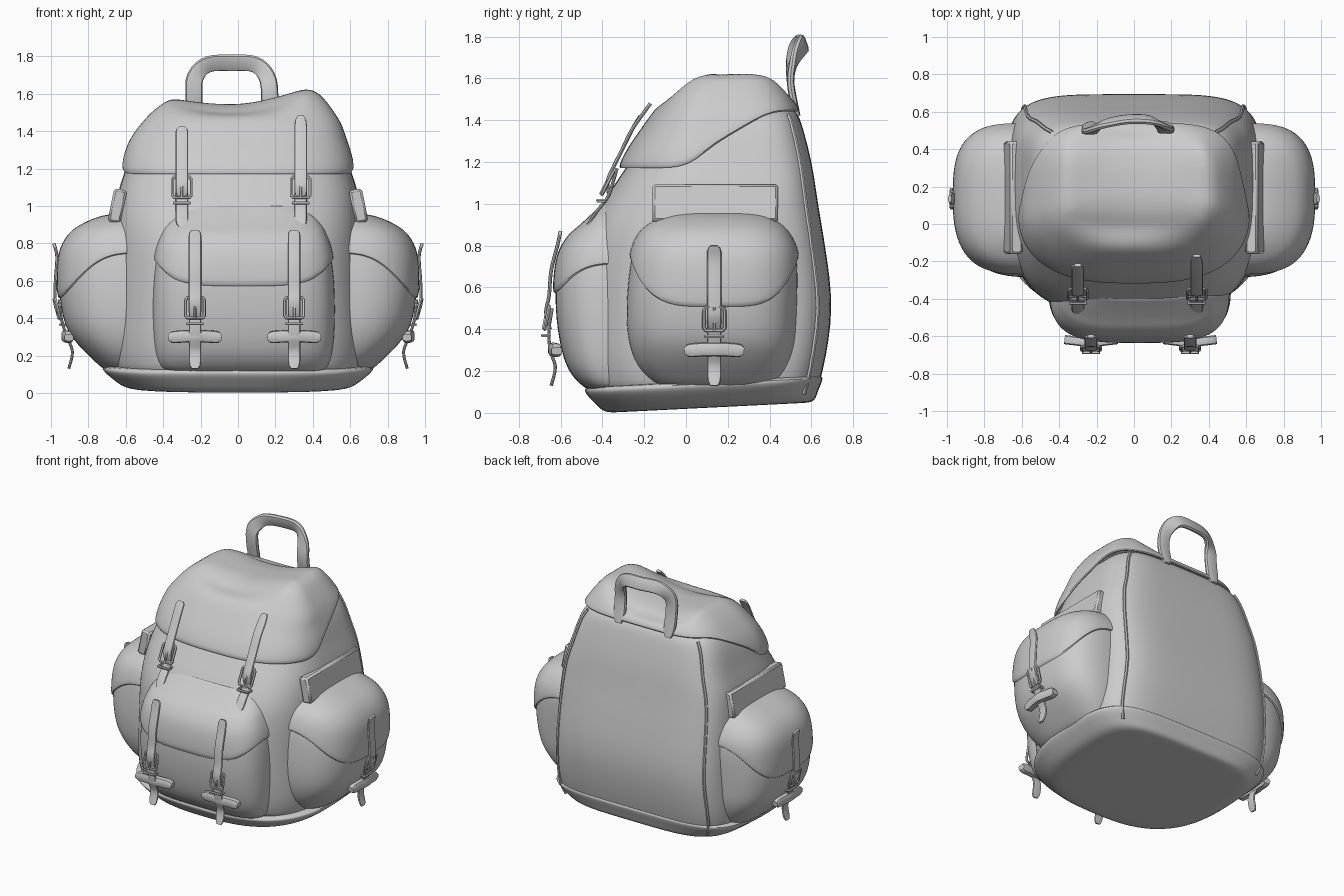
import bpy, bmesh, math
from mathutils import Vector

if "Cube" in bpy.data.objects:
    bpy.data.objects.remove(bpy.data.objects["Cube"])


def clamp(v):
    return max(0.0, min(1.0, v))


def spline(rows, t):
    """Catmull-Rom through rows of numbers at float index t."""
    n = len(rows)
    i = min(int(t), n - 2)
    f = t - i
    a, b, c, d = (rows[max(0, min(n - 1, k))] for k in (i - 1, i, i + 1, i + 2))
    return [0.5 * (2 * q + (r - p) * f + (2 * p - 5 * q + 4 * r - s) * f * f
                   + (3 * q - p - 3 * r + s) * f ** 3) for p, q, r, s in zip(a, b, c, d)]


def index_of(secs, z):
    for i in range(len(secs) - 1):
        if z <= secs[i + 1][0]:
            return i + clamp((z - secs[i][0]) / (secs[i + 1][0] - secs[i][0]))
    return len(secs) - 1


def surf(secs, t, a, nf, nb, grow=0.0):
    """Superellipse point; section = z, centre x, half width, centre y, front y, back y."""
    z, cx, hw, cy, yf, yb = spline(secs, t)
    c, s = math.cos(a), math.sin(a)
    e = 2 / (nb if s > 0 else nf)
    x = cx + math.copysign((hw + grow) * abs(c) ** e, c)
    y = cy + math.copysign(((yb - cy if s > 0 else cy - yf) + grow) * abs(s) ** e, s)
    return Vector((x, y, z + grow * 0.5))


def finish(name, bm):
    bmesh.ops.recalc_face_normals(bm, faces=bm.faces)
    me = bpy.data.meshes.new(name)
    bm.to_mesh(me)
    bm.free()
    ob = bpy.data.objects.new(name, me)
    bpy.context.collection.objects.link(ob)
    return ob


def skin(bm, rings, low=True, high=True):
    n = len(rings[0])
    for r0, r1 in zip(rings, rings[1:]):
        for i in range(n):
            j = (i + 1) % n
            bm.faces.new((r0[i], r0[j], r1[j], r1[i]))
    if low:
        bm.faces.new(rings[0])
    if high:
        bm.faces.new(rings[-1])


def loft(name, secs, nf, nb, rim=None, grow=0.0, warp=None, n=56):
    """Stack sections; with a rim height function it becomes an open flap."""
    bm = bmesh.new()
    top = len(secs) - 1
    rows = 2 * top
    rings = []
    for k in range(rows + 1):
        ring = []
        for i in range(n):
            a = 2 * math.pi * i / n
            t0 = index_of(secs, rim(a)) if rim else 0
            p = surf(secs, t0 + (top - t0) * k / rows, a, nf, nb, grow)
            ring.append(bm.verts.new(warp(p) if warp else p))
        rings.append(ring)
    skin(bm, rings, low=rim is None)
    ob = finish(name, bm)
    if rim:
        m = ob.modifiers.new("thickness", 'SOLIDIFY')
        m.thickness, m.offset = 0.02, -1
    ob.modifiers.new("smooth", 'SUBSURF').levels = 1
    return ob


def ribbon(name, pts, facing, w, th):
    """Flat band with rounded ends along a smoothed path."""
    bm = bmesh.new()
    facing = Vector(facing)
    steps = (len(pts) - 1) * 4
    path = [Vector(spline(pts, k / 4)) for k in range(steps + 1)]
    rings = []
    for k, p in enumerate(path):
        tan = (path[min(k + 1, steps)] - path[max(k - 1, 0)]).normalized()
        side = tan.cross(facing).normalized()
        out = side.cross(tan)
        e = (0.55, 0.88)[min(k, steps - k)] if min(k, steps - k) < 2 else 1
        ring = []
        for i in range(10):
            a = 2 * math.pi * i / 10
            c, s = math.cos(a), math.sin(a)
            ring.append(bm.verts.new(p + side * math.copysign(abs(c) ** .6, c) * w / 2 * e
                                     + out * math.copysign(abs(s) ** .6, s) * th / 2))
        rings.append(ring)
    skin(bm, rings)
    return finish(name, bm)


def tube(name, pts, r, closed=False):
    cu = bpy.data.curves.new(name, 'CURVE')
    cu.dimensions = '3D'
    cu.bevel_depth, cu.bevel_resolution = r, 1
    sp = cu.splines.new('POLY')
    sp.points.add(len(pts) - 1)
    for q, p in zip(sp.points, pts):
        q.co = (*p, 1)
    sp.use_cyclic_u = closed
    ob = bpy.data.objects.new(name, cu)
    bpy.context.collection.objects.link(ob)


def strap(name, place, upper, tail, buckle, lean, bar=None):
    """Strap, tail, buckle and optional cross bar; place maps (across, outward, z)."""
    facing = Vector(place(0, 1, 0)) - Vector(place(0, 0, 0))
    ribbon(name, [place(0, d, z) for d, z in upper], facing, 0.068, 0.018)
    ribbon(name + "_tail", [place(0, d, z) for d, z in tail], facing, 0.066, 0.016)
    bd, bz = buckle
    rect = [(-.04, -.055), (.04, -.055), (.05, -.042), (.05, .042),
            (.04, .055), (-.04, .055), (-.05, .042), (-.05, -.042)]
    tube(name + "_buckle", [place(u, bd + lean * v, bz + v) for u, v in rect], .009, True)
    tube(name + "_prong", [place(0, bd + .008 + lean * v, bz + v) for v in (-.055, 0, .055)], .007)
    tube(name + "_keeper", [place(u, bd + v - lean * .085, bz - .085) for u, v in
                            ((-.042, -.03), (.042, -.03), (.042, .006), (-.042, .006))], .009, True)
    if bar:
        d, z = bar
        ribbon(name + "_bar", [place(u, d - abs(u) * .12, z + .004 - .4 * u * u)
                               for u in (-.14, -.07, 0, .07, .14)], facing, .066, .05)


# main sack
body = [(.06, 0, .64, .2, -.42, .61), (.2, 0, .69, .2, -.47, .655), (.5, 0, .68, .2, -.49, .70),
        (.8, 0, .67, .2, -.48, .665), (.95, 0, .66, .2, -.43, .64), (1.08, 0, .64, .2, -.35, .62),
        (1.2, 0, .60, .2, -.27, .60), (1.36, 0, .55, .2, -.17, .56), (1.45, 0, .48, .2, -.08, .52),
        (1.5, 0, .34, .2, .05, .42)]
loft("main_sack", body, 3.1, 4.6)

# base panel, tilted up slightly towards the back
base = [(0, 0, .50, .15, -.32, .55), (.005, 0, .60, .15, -.39, .61), (.05, 0, .67, .15, -.44, .63),
        (.1, 0, .725, .15, -.485, .65), (.125, 0, .71, .15, -.47, .65), (.13, 0, .6, .15, -.4, .6)]
loft("base_panel", base, 2.7, 4.2, warp=lambda p: p + Vector((0, 0, .05 * clamp(p.y + .39))))

# piping on the back panel edges
for a, side in ((math.pi / 4, "right"), (3 * math.pi / 4, "left")):
    tube("back_piping_" + side, [surf(body, k / 3, a, 3.1, 4.6, .001) for k in range(1, 24)], .01)

# lid with sagging top
lid = [(1.15, 0, .635, .13, -.335, .57), (1.25, 0, .62, .13, -.29, .57), (1.36, 0, .58, .13, -.215, .565),
       (1.45, .02, .53, .13, -.15, .545), (1.54, .02, .455, .14, -.07, .49),
       (1.60, .02, .37, .16, .02, .42), (1.625, .02, .2, .18, .1, .31), (1.63, .02, .03, .18, .16, .21)]


def lid_rim(a):
    s = math.sin(a)
    f = clamp((math.copysign(abs(s) ** .55, s) + .6) / 1.4)
    return 1.18 + .265 * f * f * (3 - 2 * f)


def sag(p):
    k = clamp((p.z - 1.48) / .1)
    p.z += k * (.06 * p.x - .085 * max(0, 1 - (p.x / .36) ** 2))
    return p


loft("lid", lid, 2.7, 4, rim=lid_rim, warp=sag)

# front pocket and its flap, running up into the sack
fp = [(.1, .03, .43, -.3, -.46, -.2), (.2, .03, .475, -.3, -.565, -.2), (.4, .03, .49, -.3, -.615, -.2),
      (.6, .03, .485, -.3, -.625, -.2), (.75, .03, .465, -.3, -.605, -.2),
      (.84, .03, .435, -.3, -.555, -.2), (.89, .03, .41, -.3, -.5, -.2),
      (.95, .03, .36, -.3, -.435, -.2), (1.0, .03, .28, -.3, -.385, -.2)]
loft("front_pocket", fp, 3.4, 2)
loft("front_pocket_flap", fp, 3.4, 2, grow=.012,
     rim=lambda a: .56 + .14 * abs(math.cos(a)) ** 2.5)

# side pockets, flaps and top patches
for sx, side in ((1, "right"), (-1, "left")):
    sp = [(z, sx * .55, w - .55, .14, y0, y1) for z, w, y0, y1 in (
        (.11, .70, -.12, .42), (.2, .80, -.22, .48), (.32, .905, -.27, .52), (.45, .945, -.285, .53),
        (.6, .958, -.28, .535), (.75, .945, -.26, .53), (.85, .89, -.22, .49),
        (.91, .80, -.15, .43), (.945, .70, -.06, .36), (.955, .60, .05, .25))]
    loft("side_pocket_" + side, sp, 2.7, 3.1)
    loft("side_pocket_flap_" + side, sp, 2.7, 3.1, grow=.012,
         rim=lambda a: .5 + .24 * abs(math.sin(a)) ** 3)
    bpy.ops.mesh.primitive_cube_add(size=1, location=(sx * .645, .14, 1.0),
                                    rotation=(0, -sx * .2, 0))
    patch = bpy.context.object
    patch.name = "side_patch_" + side
    patch.scale = (.07, .60, .18)
    bpy.ops.object.transform_apply(location=False, rotation=False)
    patch.modifiers.new("soft", 'BEVEL').width = .012

# lid straps
for x, top, side in ((-.30, 1.42, "left"), (.335, 1.48, "right")):
    strap("lid_strap_" + side, lambda u, d, z, x=x: (x + u, -d, z),
          [(.40 - .23 * (top - 1.2) / .28, top), (.255, 1.36), (.305, 1.26), (.35, 1.17), (.375, 1.11), (.37, 1.05)],
          [(.33, 1.17), (.35, 1.1), (.375, 1.03), (.43, .96), (.475, .89)], (.375, 1.10), -.5)

# front pocket straps
for x, side in ((-.23, "left"), (.30, "right")):
    strap("front_strap_" + side, lambda u, d, z, x=x: (x + u, -d, z),
          [(.60, .87), (.615, .8), (.645, .68), (.655, .56), (.67, .48), (.65, .40)],
          [(.64, .5), (.655, .4), (.65, .3), (.625, .22), (.645, .13)], (.665, .455), -.2, (.635, .30))

# side pocket straps
for sx, side in ((1, "right"), (-1, "left")):
    strap("side_strap_" + side, lambda u, d, z, sx=sx: (sx * d, .135 + u, z),
          [(.985, .80), (.968, .73), (.976, .6), (.978, .52), (.975, .46), (.945, .40)],
          [(.955, .5), (.945, .4), (.915, .3), (.885, .22), (.905, .13)], (.965, .45), .25, (.92, .30))

# carrying handle
ribbon("handle", [(-.23, .53, 1.42), (-.235, .5, 1.58), (-.228, .5, 1.69), (-.16, .535, 1.757),
                  (-.03, .56, 1.765), (.09, .555, 1.757), (.155, .52, 1.69), (.17, .5, 1.58),
                  (.165, .53, 1.42)], (0, 1, .35), .092, .036)

# final shading
bpy.ops.object.select_all(action='SELECT')
bpy.context.view_layer.objects.active = bpy.data.objects["handle"]
bpy.ops.object.convert(target='MESH')
bpy.ops.object.shade_smooth_by_angle(angle=math.radians(40))
